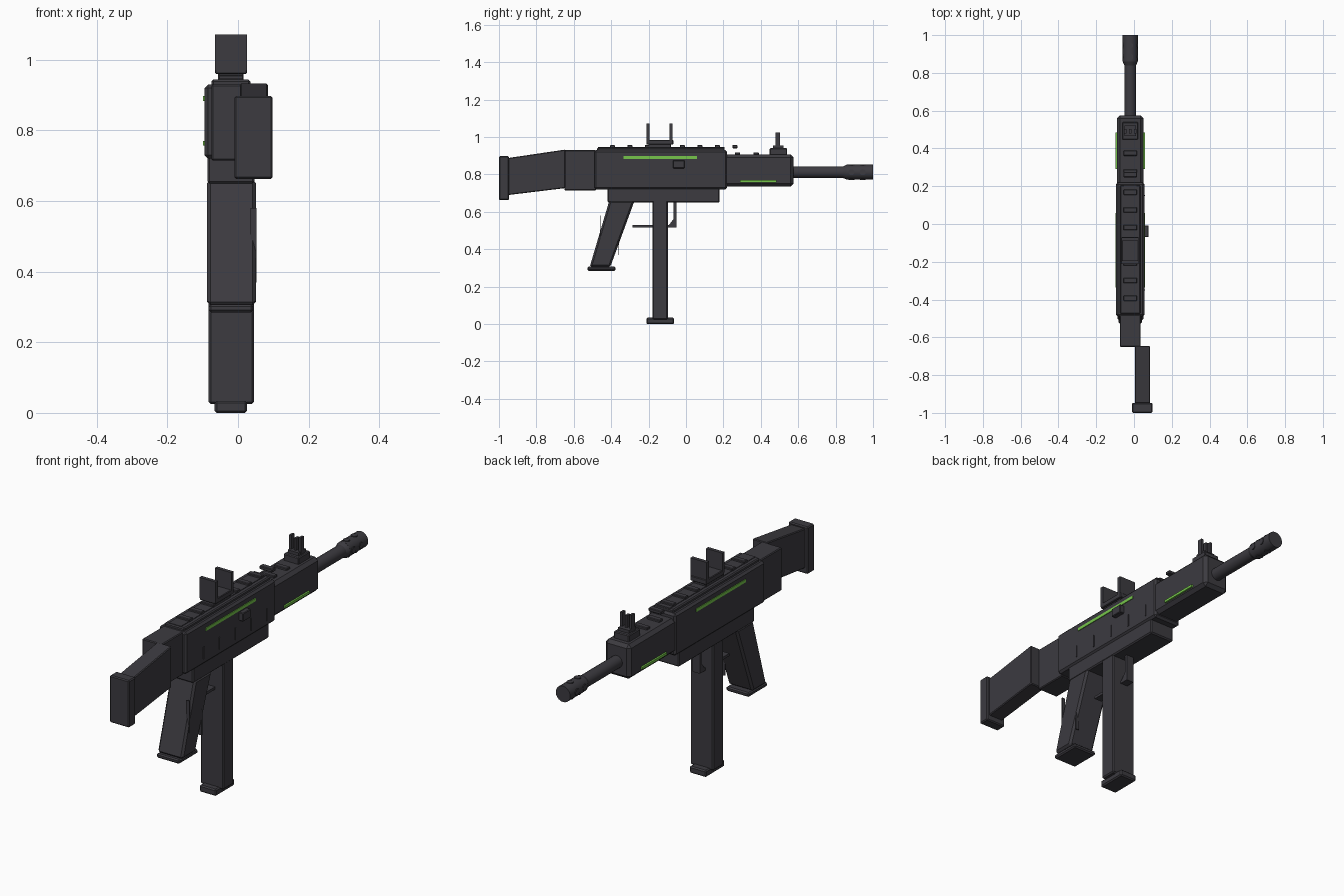
import bpy, bmesh, math
from mathutils import Matrix

if "Cube" in bpy.data.objects:
    bpy.data.objects.remove(bpy.data.objects["Cube"])

CX = -0.02  # centre line of the body


def material(name, rgb):
    m = bpy.data.materials.new(name)
    m.diffuse_color = (*rgb, 1)
    m.use_nodes = True
    m.node_tree.nodes["Principled BSDF"].inputs["Base Color"].default_value = m.diffuse_color
    return m


DARK = material("dark grey", (0.045, 0.043, 0.051))
GREEN = material("bright green", (0.18, 0.56, 0.07))


def finish(name, bm, mat, bevel=0.0):
    bmesh.ops.recalc_face_normals(bm, faces=bm.faces[:])
    me = bpy.data.meshes.new(name)
    bm.to_mesh(me)
    bm.free()
    me.materials.append(mat)
    ob = bpy.data.objects.new(name, me)
    bpy.context.collection.objects.link(ob)
    if bevel:
        mod = ob.modifiers.new("edge bevel", 'BEVEL')
        mod.width = bevel
        mod.segments = 1
        mod.limit_method = 'ANGLE'
    return ob


def prism(name, x0, x1, outline, mat=DARK, bevel=0.0):
    """Side outline of (y, z) points, extruded across x."""
    bm = bmesh.new()
    a = [bm.verts.new((x0, y, z)) for y, z in outline]
    b = [bm.verts.new((x1, y, z)) for y, z in outline]
    n = len(outline)
    bm.faces.new(a)
    bm.faces.new(b[::-1])
    for i in range(n):
        bm.faces.new((a[i], b[i], b[(i + 1) % n], a[(i + 1) % n]))
    return finish(name, bm, mat, bevel)


def box(name, x0, x1, y0, y1, z0, z1, mat=DARK, bevel=0.0):
    return prism(name, x0, x1, [(y0, z0), (y1, z0), (y1, z1), (y0, z1)], mat, bevel)


def tube(name, r0, r1, length, centre, axis='Y', sides=20):
    bm = bmesh.new()
    bmesh.ops.create_cone(bm, cap_ends=True, segments=sides, radius1=r0, radius2=r1, depth=length)
    turn = {'X': Matrix.Rotation(math.pi / 2, 4, 'Y'),
            'Y': Matrix.Rotation(-math.pi / 2, 4, 'X'), 'Z': Matrix()}[axis]
    bmesh.ops.transform(bm, matrix=Matrix.Translation(centre) @ turn, verts=bm.verts[:])
    for f in bm.faces:
        f.smooth = len(f.verts) == 4
    for e in bm.edges:
        e.smooth = e.calc_face_angle(0) < 0.6
    return finish(name, bm, DARK)


# Receiver
box("upper_receiver", CX - .075, CX + .075, -.49, .22, .72, .93, bevel=.01)
box("receiver_top_cap", CX - .055, CX + .055, -.475, .205, .92, .944, bevel=.005)
box("lower_receiver", CX - .067, CX + .067, -.42, .18, .65, .74, bevel=.006)
box("ejection_port", .04, .078, -.07, -.008, .833, .875, bevel=.003)
for i in range(5):
    y = -.35 + i * .125
    box(f"receiver_panel_rib_{i + 1}", .05, .0585, y - .003, y + .003, .75, .81)

# Rail teeth along the top
box("rail_strip", CX - .034, CX + .034, -.47, .205, .94, .947)
for i in range(8):
    y = -.39 + i * .0935 - .003
    box(f"rail_tooth_{i + 1}", CX - .036, CX + .036, y - .014, y + .014, .94, .957, bevel=.003)

# Handguard and barrel
box("handguard", CX - .07, CX + .07, .2, .575, .735, .907, bevel=.016)
for i, y in enumerate((.275, .375)):
    box(f"handguard_tooth_{i + 1}", CX - .036, CX + .036, y - .014, y + .014, .90, .918, bevel=.003)
tube("barrel", .031, .031, .33, (CX, .72, .812))
tube("muzzle_taper", .031, .04, .02, (CX, .85, .812))
tube("muzzle_brake", .04, .04, .141, (CX, .9295, .812))
for i, y in enumerate((.885, .945)):
    tube(f"muzzle_top_port_{i + 1}", .016, .016, .084, (CX, y, .812), 'Z', 12)
    tube(f"muzzle_side_port_{i + 1}", .016, .016, .084, (CX, y, .812), 'X', 12)

# Green light strips on both sides
for side, s in (("left", -1), ("right", 1)):
    box(f"receiver_light_{side}", CX + s * .0735, CX + s * .0785, -.335, .058, .883, .898, GREEN)
    box(f"handguard_light_{side}", CX + s * .0695, CX + s * .0785, .29, .485, .758, .77, GREEN)

# Rear sight: clamp, base and two upright plates
box("rear_sight_clamp", CX - .036, CX + .036, -.2, -.08, .935, .965, bevel=.003)
box("rear_sight_base", CX - .045, CX + .045, -.212, -.068, .96, .985, bevel=.003)
for i, y in enumerate((-.203, -.08)):
    box(f"rear_sight_plate_{i + 1}", CX - .045, CX + .045, y - .009, y + .009, .97, 1.072)

# Front sight: stepped base and three prongs
box("front_sight_base", CX - .042, CX + .042, .447, .54, .90, .94, bevel=.004)
box("front_sight_step", CX - .03, CX + .03, .465, .522, .93, .955)
for i, dx in enumerate((-.026, 0, .026)):
    box(f"front_sight_prong_{i + 1}", CX + dx - .006, CX + dx + .006, .479, .503, .93, 1.025 if dx else 1.015)

# Stock, offset to the right
box("stock_connector", CX - .055, CX + .055, -.65, -.48, .715, .93, bevel=.004)
prism("stock_arm", .005, .085, [(-.95, .69), (-.645, .727), (-.645, .933), (-.95, .888)], bevel=.004)
box("butt_plate", -.01, .098, -1.0, -.947, .663, .898, bevel=.005)

# Pistol grip
prism("pistol_grip", CX - .068, CX + .071, [(-.515, .305), (-.405, .305), (-.275, .66), (-.41, .66)], bevel=.01)
box("grip_base", CX - .063, CX + .063, -.526, -.377, .285, .307, bevel=.006)
for i, (y, z0, z1) in enumerate(((-.458, .42, .58), (-.36, .37, .5))):
    box(f"grip_side_rib_{i + 1}", .035, .053, y - .002, y + .002, z0, z1)

# Magazine
box("magazine", CX - .063, CX + .065, -.18, -.097, .025, .66, bevel=.006)
box("magazine_base", CX - .046, CX + .046, -.212, -.063, 0, .034, bevel=.006)

# Trigger guard and trigger
box("trigger_guard_bar", CX - .02, CX + .02, -.285, -.052, .517, .53)
box("trigger_guard_post", CX - .02, CX + .02, -.066, -.052, .52, .66)
prism("trigger_guard_brace", CX - .02, CX + .02, [(-.095, .525), (-.06, .525), (-.06, .57)])
